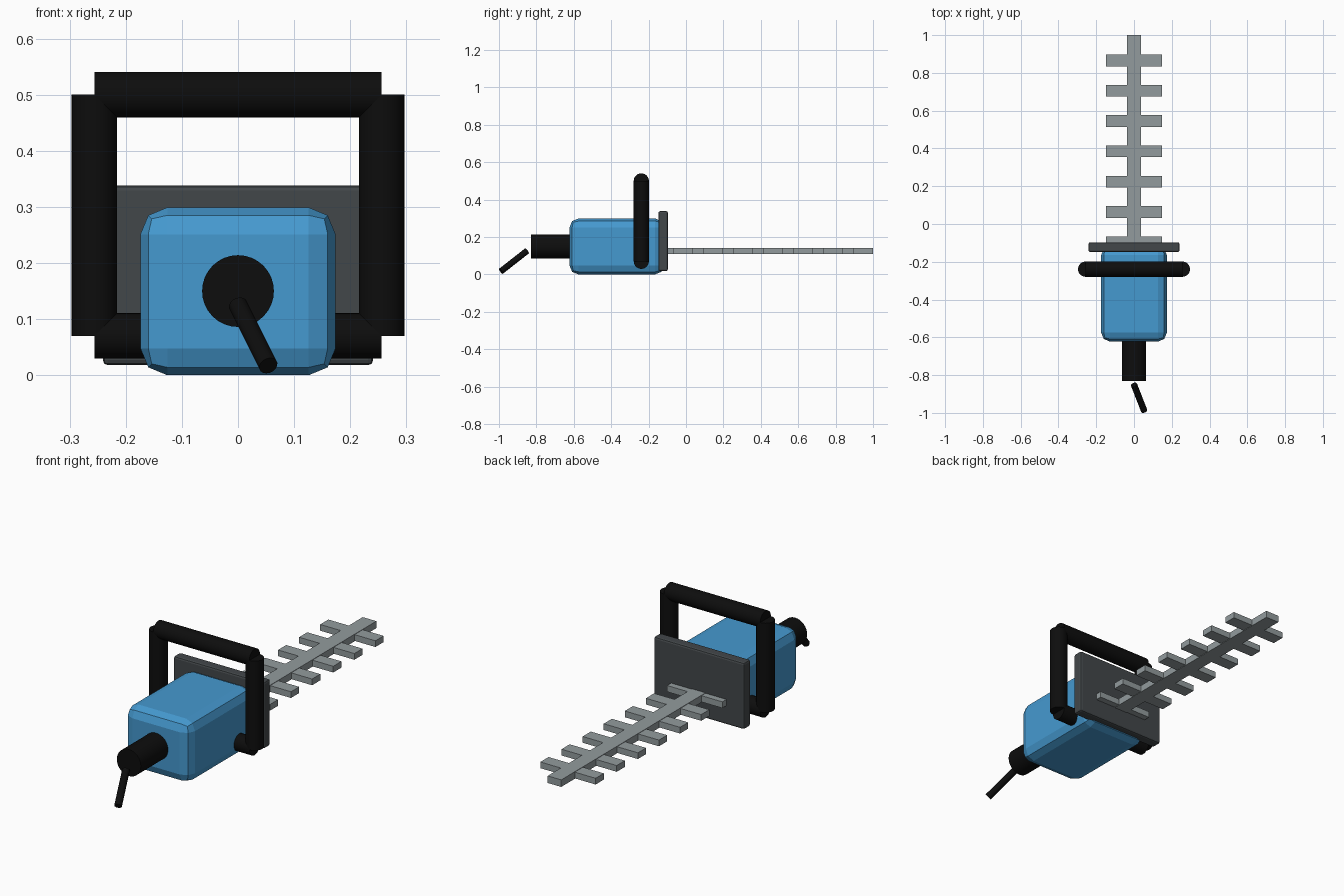
import bpy, math
from mathutils import Vector

if "Cube" in bpy.data.objects:
    bpy.data.objects.remove(bpy.data.objects["Cube"])


def material(name, color):
    m = bpy.data.materials.new(name)
    m.diffuse_color = (*color, 1)
    m.use_nodes = True
    m.node_tree.nodes["Principled BSDF"].inputs["Base Color"].default_value = m.diffuse_color
    return m


BLUE = material("blue plastic", (0.06, 0.32, 0.63))
BLACK = material("black rubber", (0.004, 0.004, 0.004))
DARK = material("dark grey guard", (0.055, 0.063, 0.068))
STEEL = material("steel", (0.29, 0.33, 0.34))


def box(name, lo, hi, mat, bevel=0, segments=1):
    lo, hi = Vector(lo), Vector(hi)
    bpy.ops.mesh.primitive_cube_add(size=1, location=(lo + hi) / 2)
    o = bpy.context.object
    o.name = name
    o.scale = hi - lo
    bpy.ops.object.transform_apply(location=False, rotation=False, scale=True)
    o.data.materials.append(mat)
    if bevel:
        b = o.modifiers.new("bevel", 'BEVEL')
        b.width, b.segments = bevel, segments
    return o


def rod(name, a, b, r, mat, sides=32):
    a, b = Vector(a), Vector(b)
    bpy.ops.mesh.primitive_cylinder_add(vertices=sides, radius=r, depth=(b - a).length,
                                        location=(a + b) / 2)
    o = bpy.context.object
    o.name = name
    o.rotation_euler = (b - a).to_track_quat('Z', 'Y').to_euler()
    o.data.materials.append(mat)
    bpy.ops.object.shade_smooth_by_angle(angle=math.radians(30))
    return o


# Motor housing and hand guard
box("motor_housing", (-0.174, -0.623, 0), (0.174, -0.117, 0.299), BLUE, 0.048, 2)
box("hand_guard", (-0.241, -0.148, 0.018), (0.241, -0.097, 0.338), DARK, 0.009, 2)

# Rear grip and power cord
rod("rear_grip", (0, -0.83, 0.15), (0, -0.6, 0.15), 0.064, BLACK)
rod("power_cord", (0, -0.851, 0.125), (0.054, -0.989, 0.017), 0.017, BLACK, 16)

# Front loop handle
HX, HY = 0.256, -0.239
for side, s in (("left", -1), ("right", 1)):
    rod("handle_post_" + side, (s * HX, HY, 0.07), (s * HX, HY, 0.5), 0.0405, BLACK)
for level, z in (("top", 0.5), ("bottom", 0.07)):
    rod("handle_bar_" + level, (-HX, HY, z), (HX, HY, z), 0.0405, BLACK)

# Cutting bar with regularly spaced teeth
box("blade_bar", (-0.036, -0.13, 0.108), (0.036, 1.0, 0.142), STEEL)
for i in range(7):
    y = -0.097 + 0.1605 * i
    box(f"blade_tooth_{i + 1}", (-0.147, y - 0.031, 0.11), (0.147, y + 0.031, 0.14), STEEL)
